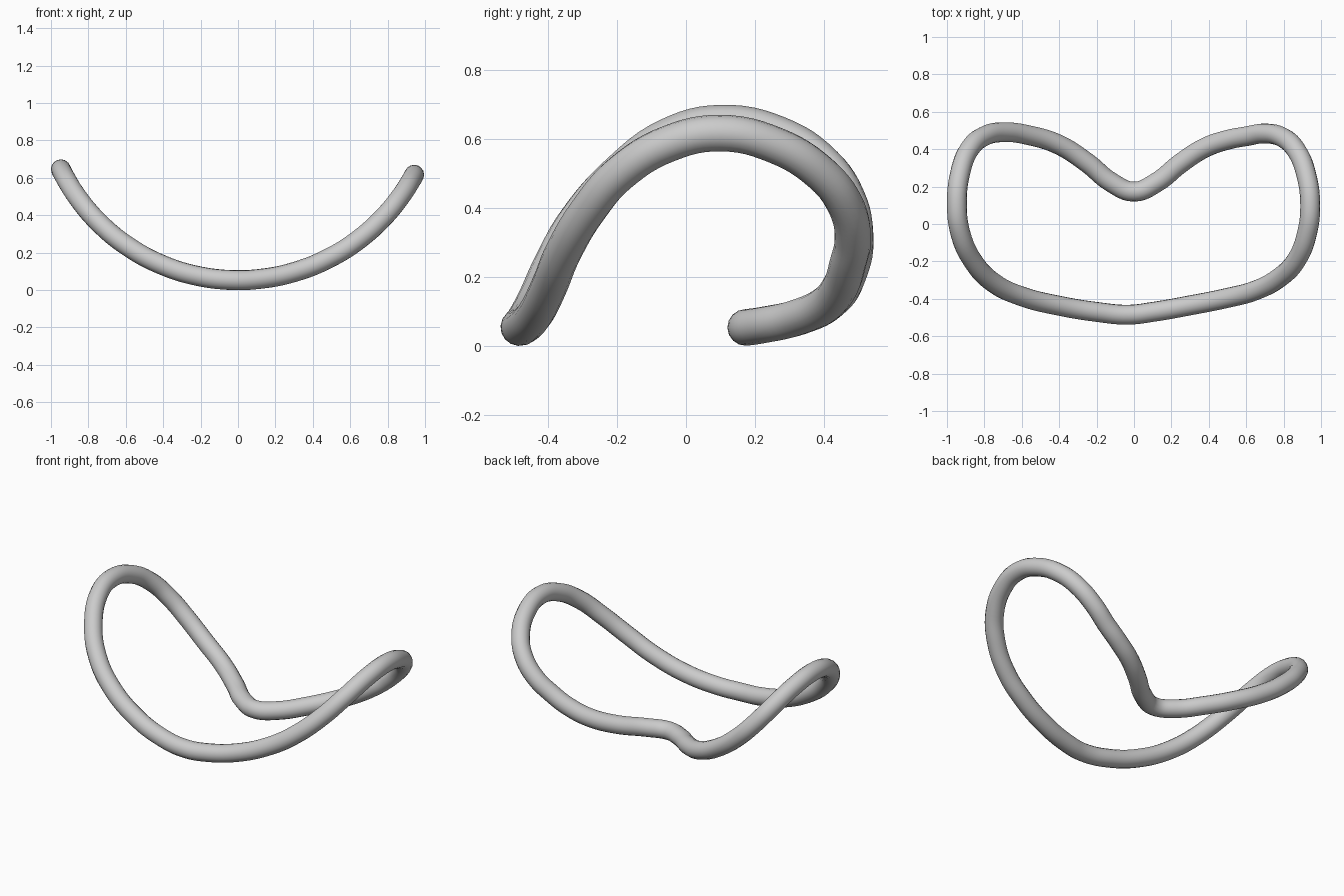
import bpy
from math import sqrt

if "Cube" in bpy.data.objects:
    bpy.data.objects.remove(bpy.data.objects["Cube"])

TUBE = 0.053

# Plan outline of the bent ring, seen from above
outline = [
    (0, .173), (.12, .222), (.25, .325), (.38, .408), (.5, .45), (.6, .469),
    (.7, .484), (.8, .46), (.87, .39), (.922, .26), (.942, .1), (.925, -.05),
    (.87, -.19), (.78, -.285), (.65, -.355), (.5, -.395), (.3, -.435),
    (.1, -.47), (-.03, -.485), (-.2, -.47), (-.4, -.437), (-.6, -.387),
    (-.75, -.315), (-.86, -.2), (-.928, -.05), (-.947, .1), (-.93, .27),
    (-.88, .4), (-.8, .47), (-.7, .491), (-.56, .474), (-.4, .423),
    (-.25, .327), (-.12, .222),
]


def height(x):
    """The outline is wrapped up onto a cylinder."""
    r = 1.053 if x < 0 else 1.069
    return TUBE + r - sqrt(r * r - x * x)


# Closed round tube following the wrapped outline
curve = bpy.data.curves.new("bent_ring", 'CURVE')
curve.dimensions = '3D'
curve.bevel_depth = TUBE
curve.bevel_resolution = 6
curve.resolution_u = 6
spline = curve.splines.new('BEZIER')
spline.bezier_points.add(len(outline) - 1)
spline.use_cyclic_u = True
spline.use_smooth = True
for p, (x, y) in zip(spline.bezier_points, outline):
    p.co = (x, y, height(x))
    p.handle_left_type = p.handle_right_type = 'AUTO'
ring = bpy.data.objects.new("bent_ring", curve)
bpy.context.collection.objects.link(ring)

# Turn into a smooth mesh
bpy.context.view_layer.objects.active = ring
ring.select_set(True)
bpy.ops.object.convert(target='MESH')
bpy.ops.object.shade_smooth()
